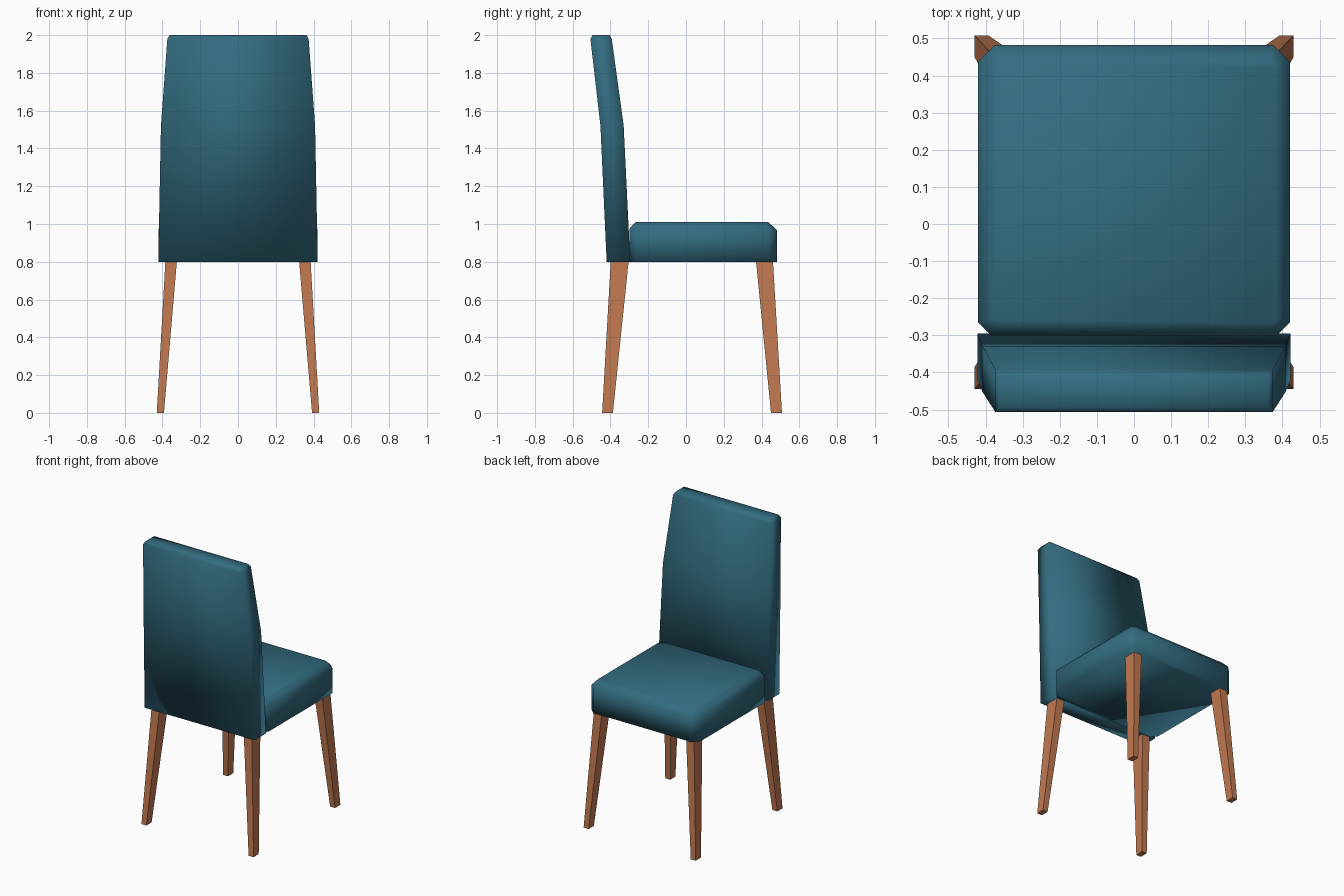
import bpy, bmesh

if "Cube" in bpy.data.objects:
    bpy.data.objects.remove(bpy.data.objects["Cube"])


def material(name, rgb):
    m = bpy.data.materials.new(name)
    m.diffuse_color = (*rgb, 1)
    m.use_nodes = True
    m.node_tree.nodes["Principled BSDF"].inputs["Base Color"].default_value = m.diffuse_color
    return m


teal = material("teal fabric", (0.032, 0.15, 0.215))
wood = material("warm wood", (0.54, 0.19, 0.08))


def loft(name, rings, mat, smooth):
    """Skin a closed solid through rings with equal point counts."""
    bm = bmesh.new()
    loops = [[bm.verts.new(p) for p in ring] for ring in rings]
    for a, b in zip(loops, loops[1:]):
        for i in range(len(a)):
            j = (i + 1) % len(a)
            bm.faces.new((a[i], a[j], b[j], b[i]))
    bm.faces.new(loops[0][::-1])
    bm.faces.new(loops[-1])
    bmesh.ops.recalc_face_normals(bm, faces=bm.faces)
    for f in bm.faces:
        f.smooth = smooth
    me = bpy.data.meshes.new(name)
    bm.to_mesh(me)
    bm.free()
    me.materials.append(mat)
    ob = bpy.data.objects.new(name, me)
    bpy.context.collection.objects.link(ob)
    return ob


def rect(x0, x1, y0, y1, z):
    return [(x0, y0, z), (x1, y0, z), (x1, y1, z), (x0, y1, z)]


def cushion_ring(hx, y0, y1, cut_rear, cut_front, z_rear, z_front):
    """Rectangle with clipped corners; rear and front may differ in height."""
    r, f = cut_rear, cut_front
    return [(-hx + r, y0, z_rear), (hx - r, y0, z_rear),
            (hx, y0 + r, z_rear), (hx, y1 - f, z_front),
            (hx - f, y1, z_front), (-hx + f, y1, z_front),
            (-hx, y1 - f, z_front), (-hx, y0 + r, z_rear)]


# Seat cushion with chamfered corners and top edge
loft("seat", [
    cushion_ring(0.42, -0.30, 0.483, 0.035, 0.045, 0.80, 0.80),
    cushion_ring(0.42, -0.30, 0.483, 0.035, 0.045, 0.975, 0.965),
    cushion_ring(0.38, -0.268, 0.437, 0.012, 0.015, 1.01, 1.01),
], teal, True)

# Backrest: tapering, bent backwards above the middle
loft("backrest", [
    rect(-hx, hx, y0, y1, z) for hx, y0, y1, z in (
        (0.422, -0.42, -0.295, 0.80),
        (0.408, -0.453, -0.33, 1.52),
        (0.374, -0.506, -0.393, 1.98),
        (0.362, -0.495, -0.403, 2.00))
], teal, True)

# Splayed tapered legs, mirrored left and right
for side, s in (("left", -1), ("right", 1)):
    for end, foot, top in (("front", (-0.444, -0.387), (-0.398, -0.303)),
                           ("rear", (0.45, 0.508), (0.37, 0.46))):
        loft(f"{end}_{side}_leg", [
            rect(s * 0.392, s * 0.43, *foot, 0),
            rect(s * 0.323, s * 0.384, *top, 0.81),
        ], wood, False)
